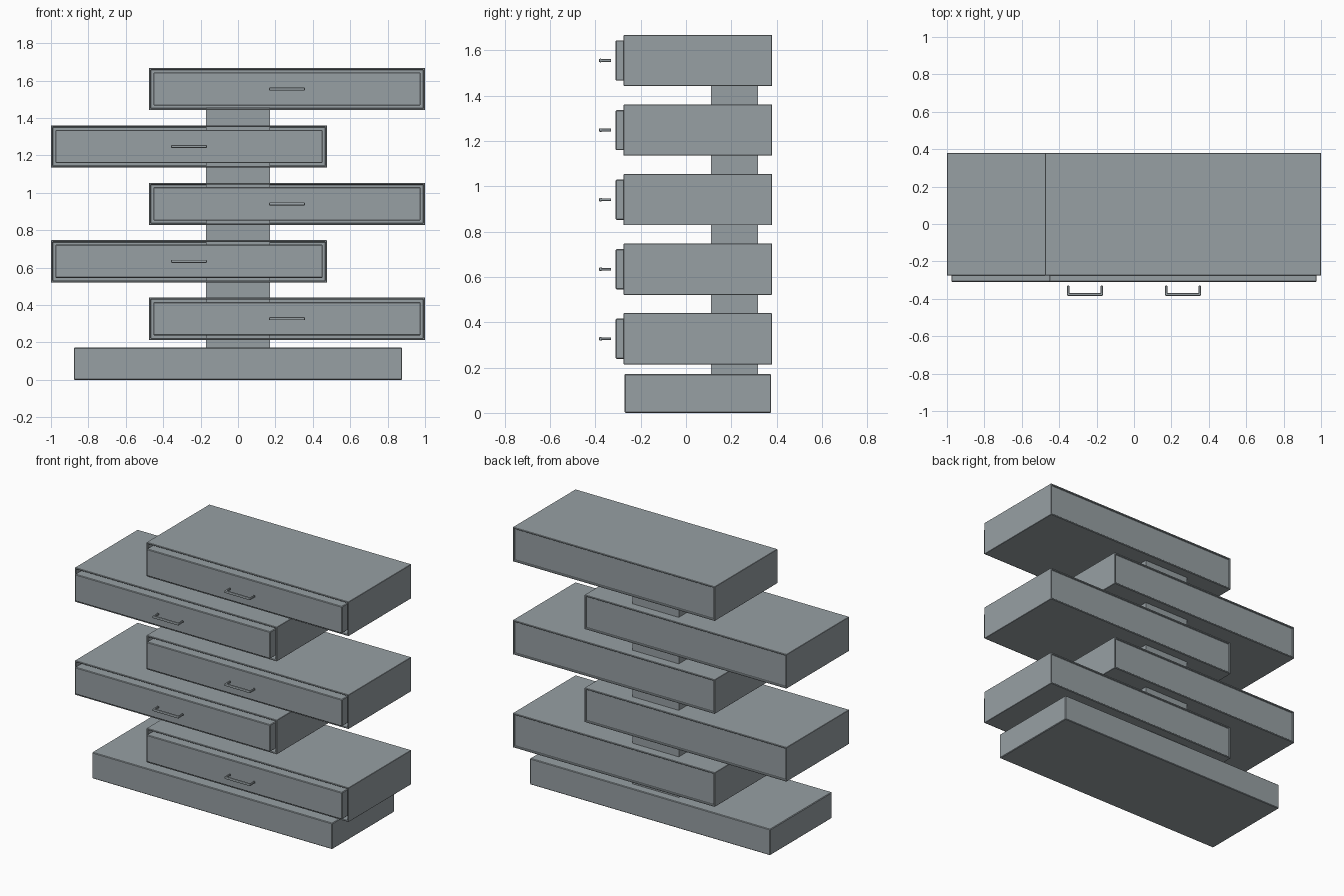
import bpy
import bmesh
from mathutils import Vector

default = bpy.data.objects.get("Cube")
if default:
    bpy.data.objects.remove(default, do_unlink=True)

# Single slate grey finish
GREY = (0.31, 0.35, 0.37, 1)
grey = bpy.data.materials.new("slate_grey")
grey.use_nodes = True
grey.diffuse_color = GREY
grey.node_tree.nodes["Principled BSDF"].inputs["Base Color"].default_value = GREY


def box_mesh(lo, hi):
    lo, hi = Vector(lo), Vector(hi)
    bm = bmesh.new()
    bmesh.ops.create_cube(bm, size=1)
    for v in bm.verts:
        v.co = (lo + hi) / 2 + v.co * (hi - lo)
    return bm


def finish(bm, name, bevel=0, segments=1):
    mesh = bpy.data.meshes.new(name)
    bm.to_mesh(mesh)
    bm.free()
    mesh.materials.append(grey)
    obj = bpy.data.objects.new(name, mesh)
    bpy.context.collection.objects.link(obj)
    if bevel:
        mod = obj.modifiers.new("soft_edges", "BEVEL")
        mod.width = bevel
        mod.segments = segments
        mod.limit_method = "ANGLE"
    return obj


def box(name, lo, hi, bevel=0, segments=1):
    return finish(box_mesh(lo, hi), name, bevel, segments)


def pocket(bm, direction, wall, depth):
    """Frame the face pointing along y and sink its middle."""
    bm.normal_update()
    face = max(bm.faces, key=lambda f: f.calc_center_median().y * direction)
    bmesh.ops.inset_individual(bm, faces=[face], thickness=wall)
    inner = bmesh.ops.extrude_discrete_faces(bm, faces=[face])["faces"][0]
    bmesh.ops.translate(bm, verts=inner.verts, vec=(0, -direction * depth, 0))


FRONT, BACK = -0.275, 0.38
HALF_LENGTH, OFFSET = 0.738, 0.262
HEIGHT, PITCH, FIRST = 0.226, 0.307, 0.214
WALL, GAP = 0.013, 0.024

# Plinth and central spine
box("base", (-0.878, -0.271, 0), (0.878, 0.376, 0.172), 0.004)
box("column", (-0.17, 0.11, 0.165), (0.17, 0.318, 1.457))

# Staggered drawer units
for i in range(5):
    cx = OFFSET if i % 2 == 0 else -OFFSET
    z0 = FIRST + i * PITCH
    z1 = z0 + HEIGHT
    cz = (z0 + z1) / 2
    x0, x1 = cx - HALF_LENGTH, cx + HALF_LENGTH

    # Hollow case with recessed back
    bm = box_mesh((x0, FRONT, z0), (x1, BACK, z1))
    pocket(bm, 1, WALL, 0.008)
    pocket(bm, -1, WALL, 0.63)
    finish(bm, f"case_{i + 1}", 0.002)

    # Drawer standing proud of the case
    box(f"drawer_{i + 1}", (x0 + GAP, -0.31, z0 + GAP),
        (x1 - GAP, 0.09, z1 - GAP), 0.004)

    # Pull handle: grip and two posts
    box(f"handle_grip_{i + 1}", (cx - 0.096, -0.384, cz - 0.008),
        (cx + 0.096, -0.37, cz + 0.008), 0.005, 2)
    for side, name in ((-1, "right"), (1, "left")):
        px = cx + side * 0.09
        box(f"handle_post_{name}_{i + 1}", (px - 0.006, -0.376, cz - 0.006),
            (px + 0.006, -0.33, cz + 0.006), 0.002)
